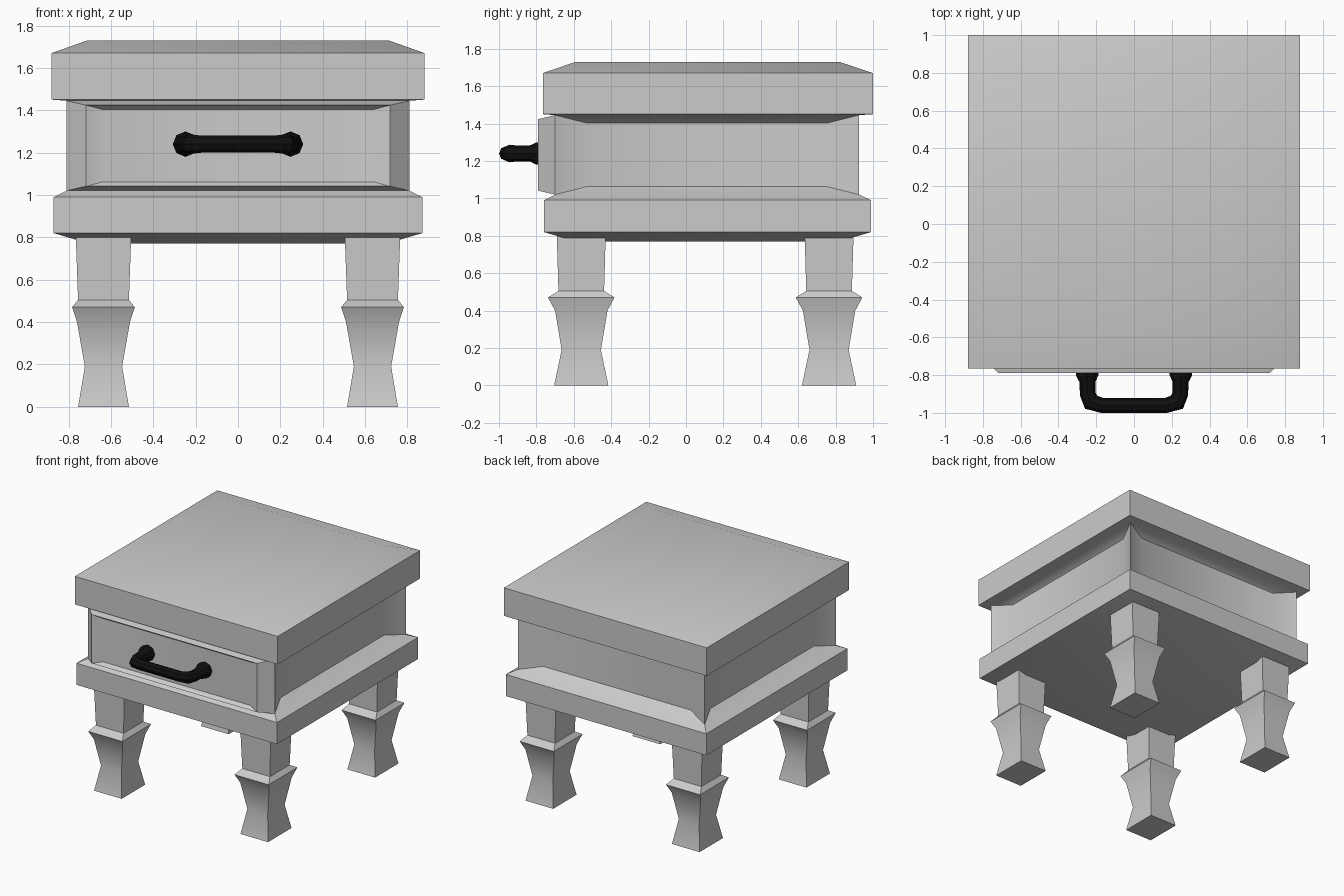
import bpy, bmesh, math
from mathutils import Vector

if "Cube" in bpy.data.objects:
    bpy.data.objects.remove(bpy.data.objects["Cube"])


def loft(bm, rings):
    """Stack rectangular rings (x0, x1, y0, y1, z) into a capped shell; returns faces per level."""
    loops = [[bm.verts.new(p) for p in ((x0, y0, z), (x1, y0, z), (x1, y1, z), (x0, y1, z))]
             for x0, x1, y0, y1, z in rings]
    bm.faces.new(loops[0][::-1])
    bm.faces.new(loops[-1])
    return [[bm.faces.new((a[i], a[(i + 1) % 4], b[(i + 1) % 4], b[i])) for i in range(4)]
            for a, b in zip(loops, loops[1:])]


def push(bm, face, scale, offset):
    """Extrude one face along its normal while scaling it about its centre."""
    normal = face.normal.copy()
    face = bmesh.ops.extrude_discrete_faces(bm, faces=[face])['faces'][0]
    centre = face.calc_center_median()
    for v in face.verts:
        d = v.co - centre
        v.co = centre + Vector([a * s for a, s in zip(d, scale)]) + normal * offset
    face.normal_update()
    return face


def smooth(ob):
    bpy.ops.object.select_all(action='DESELECT')
    ob.select_set(True)
    bpy.context.view_layer.objects.active = ob
    bpy.ops.object.shade_smooth_by_angle(angle=math.radians(30))


def finish(bm, name):
    bmesh.ops.recalc_face_normals(bm, faces=bm.faces)
    mesh = bpy.data.meshes.new(name)
    bm.to_mesh(mesh)
    bm.free()
    ob = bpy.data.objects.new(name, mesh)
    bpy.context.collection.objects.link(ob)
    smooth(ob)
    return ob


# Cabinet shell: base slab, drawer box and overhanging top (half width, front, back, z)
bm = bmesh.new()
profile = [(.70, -.59, .82, .77), (.87, -.76, .99, .82), (.87, -.76, .99, .99),
           (.81, -.70, .925, 1.02), (.81, -.70, .925, 1.445), (.88, -.765, 1.0, 1.45),
           (.88, -.765, 1.0, 1.67), (.71, -.59, .82, 1.73)]
levels = loft(bm, [(-w, w, f, b, z) for w, f, b, z in profile])
bm.normal_update()
front, right, back, left = levels[3]
# Drawer front: raised bevel, then shallow recessed panel
drawer = push(bm, front, (.885, 1, .90), .09)
push(bm, drawer, (.89, 1, .89), -.03)
# Recessed side and back panels
for face in (right, left, back):
    push(bm, face, (.79, .79, .80), -.07)
finish(bm, "cabinet")

# Four square turned legs (half x, half y, z)
leg = [(.12, .145, 0), (.088, .105, .19), (.125, .14, .40), (.148, .178, .47),
       (.12, .122, .505), (.131, .131, .81)]
for yname, cy in (("front", -.56), ("back", .765)):
    for xname, cx in (("left", -.635), ("right", .635)):
        bm = bmesh.new()
        loft(bm, [(cx - hx, cx + hx, cy - hy, cy + hy, z) for hx, hy, z in leg])
        finish(bm, f"{yname}_{xname}_leg")

# Black drawer handle: swept octagonal bar with flared mounts (x, y, radius)
half = [(-.248, -.755, .06), (-.248, -.80, .06), (-.246, -.835, .043), (-.245, -.90, .042),
        (-.228, -.943, .047), (-.17, -.96, .04)]
path = half + [(-x, y, r) for x, y, r in reversed(half)]
curve = bpy.data.curves.new("drawer_handle", 'CURVE')
curve.dimensions = '3D'
curve.bevel_depth = 1
curve.bevel_resolution = 2
curve.use_fill_caps = True
spline = curve.splines.new('POLY')
spline.points.add(len(path) - 1)
for p, (x, y, r) in zip(spline.points, path):
    p.co = (x, y, 1.24, 1)
    p.radius = r
handle = bpy.data.objects.new("drawer_handle", curve)
bpy.context.collection.objects.link(handle)
bpy.ops.object.select_all(action='DESELECT')
handle.select_set(True)
bpy.context.view_layer.objects.active = handle
bpy.ops.object.convert(target='MESH')
handle = bpy.context.view_layer.objects.active
smooth(handle)
black = bpy.data.materials.new("black_metal")
black.diffuse_color = (.005, .005, .005, 1)
black.use_nodes = True
black.node_tree.nodes["Principled BSDF"].inputs["Base Color"].default_value = black.diffuse_color
handle.data.materials.clear()
handle.data.materials.append(black)
